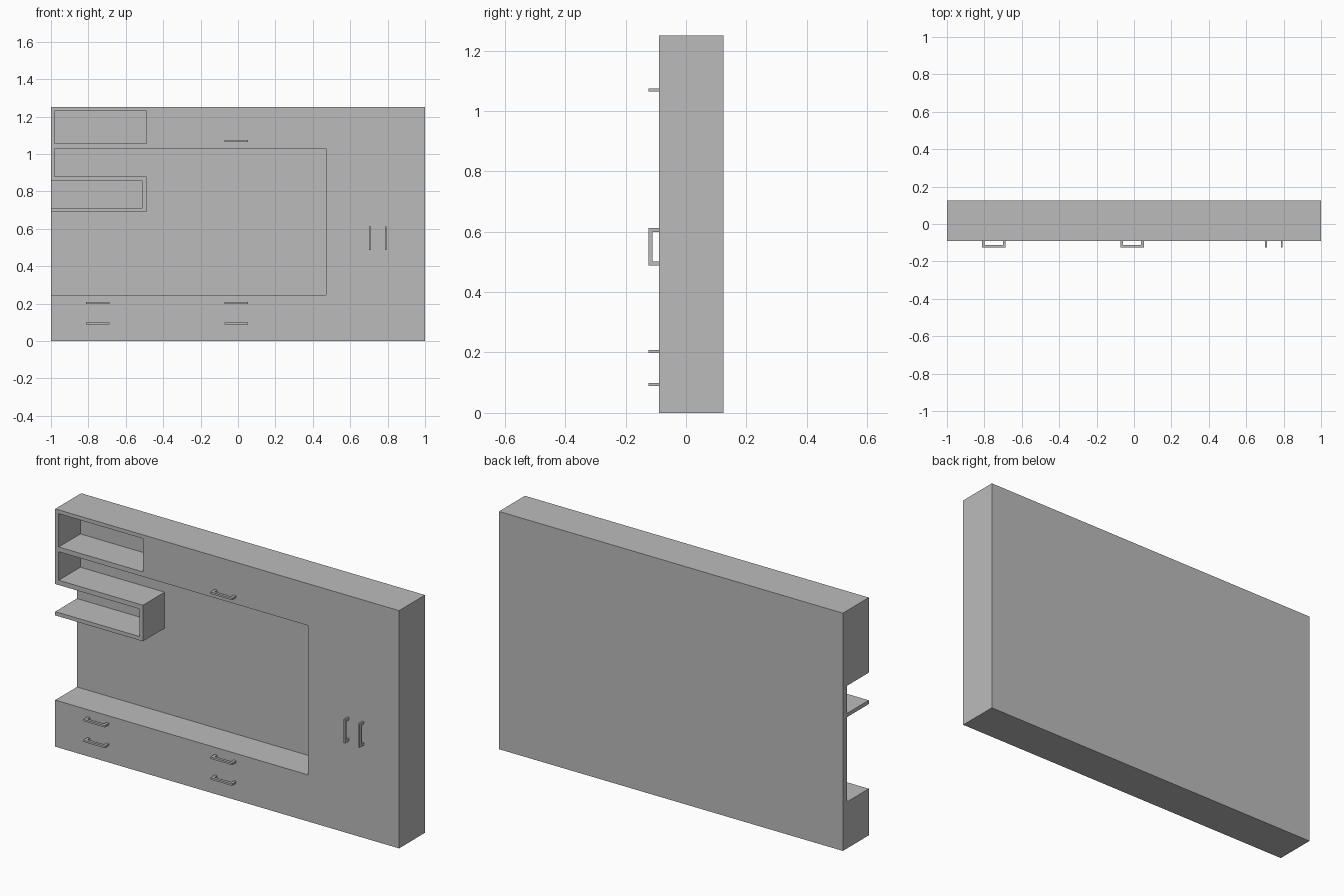
import bpy
import bmesh

cube = bpy.data.objects.get("Cube")
if cube:
    bpy.data.objects.remove(cube, do_unlink=True)

FRONT, BACK, NICHE_BACK = -0.09, 0.125, 0.09

grey = bpy.data.materials.new("plain grey")
grey.use_nodes = True
grey.diffuse_color = (0.5, 0.5, 0.5, 1)
grey.node_tree.nodes["Principled BSDF"].inputs["Base Color"].default_value = (0.5, 0.5, 0.5, 1)


def prism(name, outline, y0, y1):
    """Extrude an (x, z) outline from y0 to y1."""
    bm = bmesh.new()
    face = bm.faces.new([bm.verts.new((x, y0, z)) for x, z in outline])
    ext = bmesh.ops.extrude_face_region(bm, geom=[face])
    for item in ext["geom"]:
        if isinstance(item, bmesh.types.BMVert):
            item.co.y = y1
    bmesh.ops.recalc_face_normals(bm, faces=bm.faces)
    mesh = bpy.data.meshes.new(name)
    bm.to_mesh(mesh)
    bm.free()
    mesh.materials.append(grey)
    obj = bpy.data.objects.new(name, mesh)
    bpy.context.collection.objects.link(obj)
    return obj


def rect(x0, x1, z0, z1):
    return [(x0, z0), (x1, z0), (x1, z1), (x0, z1)]


def carve(target, name, outline):
    """Cut a recess of the given outline into the front of the target."""
    cutter = prism(name, outline, FRONT - 0.1, NICHE_BACK)
    cutter.hide_render = True
    mod = target.modifiers.new(name, 'BOOLEAN')
    mod.operation = 'DIFFERENCE'
    mod.solver = 'EXACT'
    mod.object = cutter
    bpy.context.view_layer.objects.active = target
    bpy.ops.object.modifier_apply(modifier=mod.name)
    bpy.data.objects.remove(cutter, do_unlink=True)


# Cabinet body with the shelves left standing between three recesses
body = prism("cabinet_body", rect(-1, 1, 0, 1.25), FRONT, BACK)
carve(body, "upper_niche", rect(-0.98, -0.49, 1.055, 1.23))
carve(body, "lower_niche", rect(-1.1, -0.51, 0.71, 0.855))
carve(body, "screen_recess", [
    (-0.98, 1.03), (0.47, 1.03), (0.47, 0.245), (-1.1, 0.245),
    (-1.1, 0.69), (-0.49, 0.69), (-0.49, 0.88), (-0.98, 0.88)])


def handle(name, x, z, upright=False):
    """Bracket pull: a U profile lying in depth, extruded to its thickness."""
    half, thick, out, leg = 0.0625, 0.01, 0.035, 0.014
    profile = [(-half, 0), (-half, out), (half, out), (half, 0),
               (half - leg, 0), (half - leg, out - leg),
               (leg - half, out - leg), (leg - half, 0)]
    obj = prism(name, profile, -thick / 2, thick / 2)
    for v in obj.data.vertices:
        along, across, depth = v.co.x, v.co.y, v.co.z
        dx, dz = (across, along) if upright else (along, across)
        v.co = (x + dx, FRONT - depth, z + dz)
    bm = bmesh.new()
    bm.from_mesh(obj.data)
    bmesh.ops.recalc_face_normals(bm, faces=bm.faces)
    bm.to_mesh(obj.data)
    bm.free()


# Drawer pulls, flap pull and door pulls
for side, x in (("right", -0.75), ("middle", -0.01)):
    for level, z in (("upper", 0.203), ("lower", 0.094)):
        handle(f"{level}_{side}_drawer_handle", x, z)
handle("flap_handle", -0.01, 1.07)
handle("right_door_handle", 0.705, 0.55, upright=True)
handle("left_door_handle", 0.79, 0.55, upright=True)
